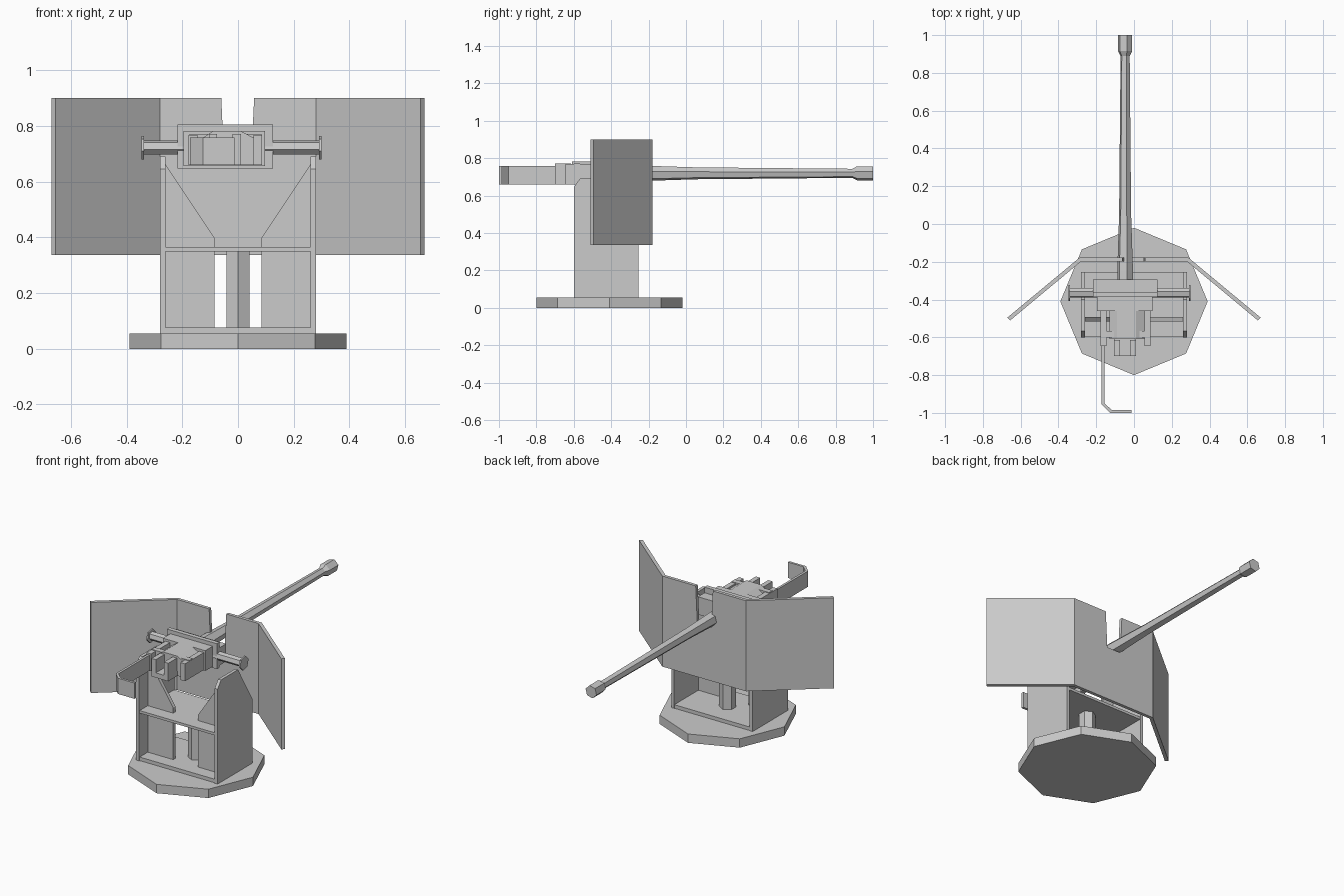
import bpy, bmesh, math
from mathutils import Vector

if "Cube" in bpy.data.objects:
    bpy.data.objects.remove(bpy.data.objects["Cube"])


def finish(name, bm):
    bmesh.ops.recalc_face_normals(bm, faces=bm.faces)
    me = bpy.data.meshes.new(name)
    bm.to_mesh(me)
    bm.free()
    ob = bpy.data.objects.new(name, me)
    bpy.context.collection.objects.link(ob)
    return ob


def loft(name, rings):
    """Skin equal-sized rings of points and cap both ends."""
    bm = bmesh.new()
    vs = [[bm.verts.new(p) for p in r] for r in rings]
    n = len(vs[0])
    for a, b in zip(vs, vs[1:]):
        for i in range(n):
            bm.faces.new((a[i], a[(i + 1) % n], b[(i + 1) % n], b[i]))
    bm.faces.new(vs[0])
    bm.faces.new(vs[-1])
    return finish(name, bm)


def prism(name, pts, axis, a, b):
    """Extrude a 2D profile along an axis from a to b."""
    put = {'x': lambda p, t: (t, p[0], p[1]),
           'y': lambda p, t: (p[0], t, p[1]),
           'z': lambda p, t: (p[0], p[1], t)}[axis]
    return loft(name, [[put(p, t) for p in pts] for t in (a, b)])


def box(name, x0, x1, y0, y1, z0, z1):
    return prism(name, [(x0, y0), (x1, y0), (x1, y1), (x0, y1)], 'z', z0, z1)


def tube(name, axis, c, stations, n=6, turn=15):
    """Low-poly turned part: stations are (position, radius)."""
    rings = []
    for t, r in stations:
        ring = []
        for i in range(n):
            a = math.radians(turn) + math.tau * i / n
            u, v = c[0] + r * math.cos(a), c[1] + r * math.sin(a)
            ring.append({'x': (t, u, v), 'y': (u, t, v), 'z': (u, v, t)}[axis])
        rings.append(ring)
    return loft(name, rings)


def mirrored(ob):
    m = ob.modifiers.new("Mirror", 'MIRROR')
    m.use_axis[0] = True
    # mirror across the world centre plane (object origin is at zero)
    return ob


# Base and pedestal
tube("base_plate", 'z', (0, -0.41), [(0, 0.39), (0.055, 0.39)], 8, 0)
tube("centre_post", 'z', (0, -0.41), [(0.055, 0.048), (0.352, 0.048)], 6, 90)
box("pedestal_floor", -0.262, 0.262, -0.595, -0.257, 0.055, 0.077)
box("pedestal_shelf", -0.262, 0.262, -0.595, -0.257, 0.35, 0.366)
mirrored(prism("side_plate", [(-0.60, 0.055), (-0.60, 0.645), (-0.567, 0.69),
                              (-0.40, 0.69), (-0.255, 0.45), (-0.255, 0.055)],
               'x', 0.26, 0.28))
mirrored(prism("side_gusset", [(0.262, 0.07), (0.085, 0.07), (0.085, 0.40), (0.262, 0.665)],
               'y', -0.515, -0.493))

# Shield: notched centre panel and two swept wings
prism("shield_centre", [(-0.28, 0.337), (0.28, 0.337), (0.28, 0.9), (0.058, 0.9), (0.047, 0.67),
                        (-0.05, 0.67), (-0.06, 0.9), (-0.28, 0.9)], 'y', -0.198, -0.178)
mirrored(prism("shield_wing", [(0.28, -0.198), (0.655, -0.51), (0.67, -0.495), (0.288, -0.178),
                               (0.28, -0.178)], 'z', 0.337, 0.9))

# Barrel with flared muzzle, rear collar
tube("barrel", 'y', (-0.047, 0.719), [(-0.34, 0.043), (-0.245, 0.043), (0.05, 0.033), (0.89, 0.025),
                                      (0.915, 0.039), (1.0, 0.039)])

# Trunnion rod and end caps
tube("trunnion_rod", 'x', (-0.365, 0.722), [(-0.34, 0.026), (0.295, 0.026)])
for side, x in (("left", -0.347), ("right", 0.29)):
    tube("trunnion_cap_" + side, 'x', (-0.365, 0.722), [(x, 0.043), (x + 0.009, 0.043)])

# Gun cradle and receiver
box("cradle_plate", -0.218, 0.125, -0.387, -0.36, 0.647, 0.805)
box("cradle_front", -0.218, 0.125, -0.36, -0.295, 0.66, 0.77)
box("receiver_rear", -0.195, 0.097, -0.46, -0.387, 0.656, 0.782)
prism("receiver_body", [(-0.13, 0.66), (0.06, 0.66), (0.06, 0.755), (0.01, 0.782),
                        (-0.09, 0.782), (-0.13, 0.755)], 'y', -0.61, -0.45)
for side, x in (("left", -0.178), ("right", 0.055)):
    box("receiver_rail_" + side, x, x + 0.032, -0.645, -0.45, 0.66, 0.768)
box("receiver_crossbar", -0.175, 0.085, -0.60, -0.567, 0.66, 0.772)

# Loading guide: tray with two upright prongs
box("loading_tray", -0.105, 0.01, -0.70, -0.605, 0.66, 0.69)
for side, x in (("left", -0.105), ("right", -0.02)):
    box("loading_prong_" + side, x, x + 0.03, -0.70, -0.615, 0.66, 0.772)

# Bent shoulder arm
prism("shoulder_arm", [(-0.172, -0.60), (-0.172, -0.955), (-0.125, -1.0), (-0.012, -1.0),
                       (-0.012, -0.985), (-0.118, -0.985), (-0.157, -0.948), (-0.157, -0.60)],
      'z', 0.66, 0.758)
